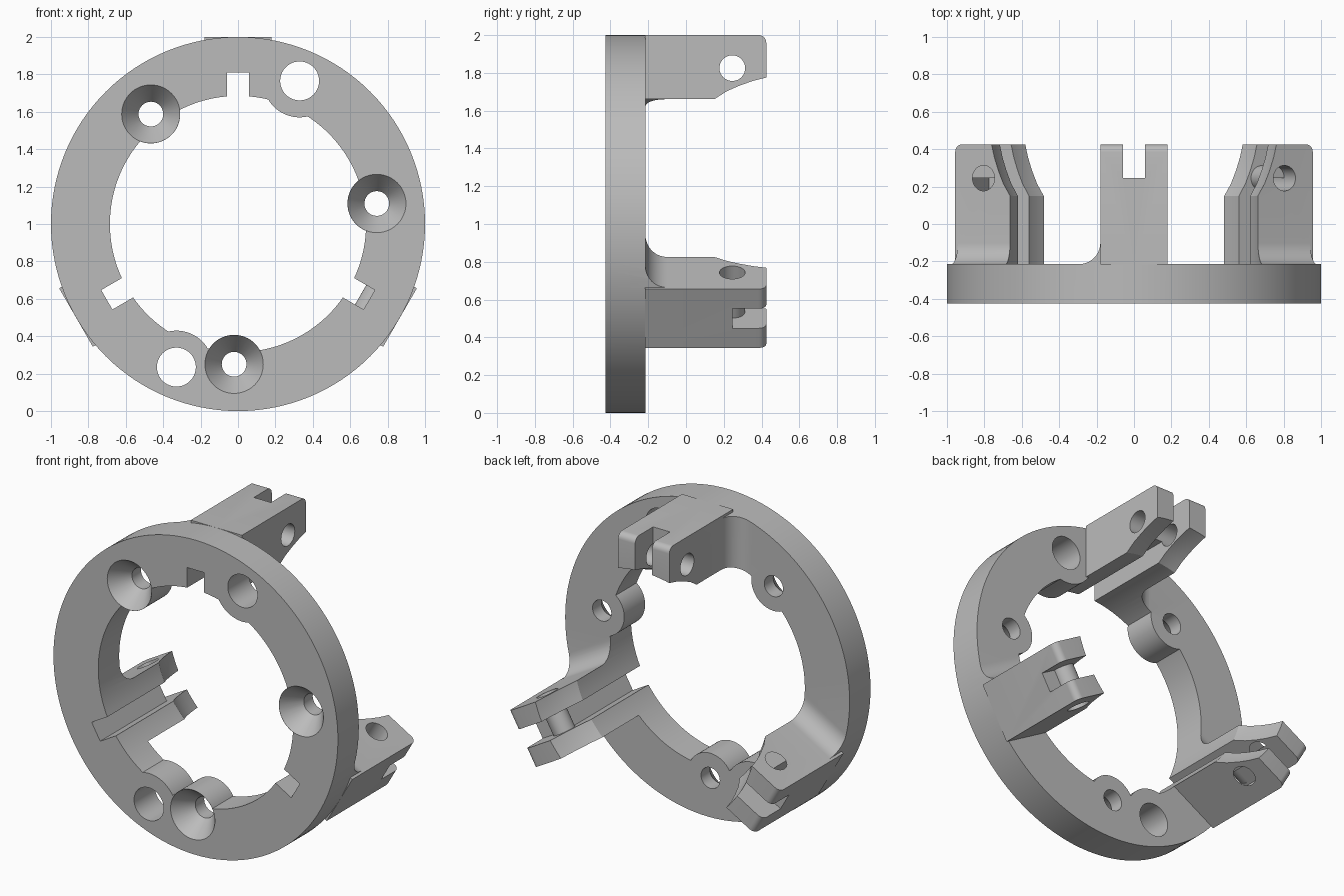
import bpy, bmesh, math
from mathutils import Matrix, Vector

if "Cube" in bpy.data.objects:
    bpy.data.objects.remove(bpy.data.objects["Cube"])

FRONT, BACK, TIP = -0.425, -0.215, 0.425
BORE = 0.685
HALF, SLOT = 0.18, 0.06          # bracket half width, slot half width
CENTRE = Matrix.Translation((0, 0, 1))

grey = bpy.data.materials.new("plain_grey")
grey.use_nodes = True
colour = (0.5, 0.5, 0.5, 1)
grey.diffuse_color = colour
grey.node_tree.nodes["Principled BSDF"].inputs["Base Color"].default_value = colour


def finish(bm, name, matrix):
    bmesh.ops.recalc_face_normals(bm, faces=bm.faces)
    bm.transform(matrix)
    mesh = bpy.data.meshes.new(name)
    bm.to_mesh(mesh)
    bm.free()
    mesh.materials.append(grey)
    obj = bpy.data.objects.new(name, mesh)
    bpy.context.collection.objects.link(obj)
    return obj


def lathe(name, profile, matrix=CENTRE, sides=128):
    """Solid turned about the y axis from (radius, y) points."""
    bm = bmesh.new()
    rings = []
    for r, y in profile:
        rings.append([bm.verts.new((r * math.cos(i * math.tau / sides), y,
                                    r * math.sin(i * math.tau / sides)))
                      for i in range(sides)])
    for a, b in zip(rings, rings[1:]):
        for i in range(sides):
            j = (i + 1) % sides
            bm.faces.new((a[i], a[j], b[j], b[i]))
    bm.faces.new(rings[0])
    bm.faces.new(rings[-1])
    return finish(bm, name, matrix)


def prism(name, points, depth, matrix=CENTRE):
    """Solid made by sweeping a flat outline of 3D points along depth."""
    bm = bmesh.new()
    face = bm.faces.new([bm.verts.new(p) for p in points])
    out = bmesh.ops.extrude_face_region(bm, geom=[face])
    verts = [v for v in out["geom"] if isinstance(v, bmesh.types.BMVert)]
    bmesh.ops.translate(bm, verts=verts, vec=Vector(depth))
    return finish(bm, name, matrix)


def box(name, x, y, z, matrix=CENTRE):
    outline = [(x[0], y[0], z[0]), (x[1], y[0], z[0]),
               (x[1], y[1], z[0]), (x[0], y[1], z[0])]
    return prism(name, outline, (0, 0, z[1] - z[0]), matrix)


def boolean(target, tool, operation):
    mod = target.modifiers.new(operation, 'BOOLEAN')
    mod.operation, mod.object, mod.solver = operation, tool, 'EXACT'
    bpy.ops.object.select_all(action='DESELECT')
    bpy.context.view_layer.objects.active = target
    target.select_set(True)
    bpy.ops.object.modifier_apply(modifier=mod.name)
    bpy.data.objects.remove(tool)


def arc(cx, cy, r, start, end, steps=10):
    return [(cx + r * math.cos(math.radians(start + (end - start) * i / steps)),
             cy + r * math.sin(math.radians(start + (end - start) * i / steps)))
            for i in range(steps + 1)]


def at(angle, radius):
    a = math.radians(angle)
    return Matrix.Translation((radius * math.cos(a), 0, 1 + radius * math.sin(a)))


# Bracket positions: turn about y and the side carrying the fillet
brackets = [(CENTRE @ Matrix.Rotation(math.radians(turn), 4, 'Y'), side)
            for turn, side in ((0, -1), (120, -1), (240, 1))]
screws = [at(a, 0.75) for a in (8.4, 128.4, 268.4)]
plain_holes = [at(a, 0.833) for a in (66.7, 246.7)]

# Ring blank with one fillet per bracket, trimmed to the outer cylinder
ring = lathe("mounting_ring", [(1.1, FRONT), (1.1, BACK)])
R = 0.115
for frame, side in brackets:
    curve = arc(HALF + R, BACK + R, R, 180, 270)
    outline = [(side * x, y, 0.6) for x, y in curve]
    outline += [(side * (HALF + R), BACK - 0.05, 0.6), (side * 0.1, BACK - 0.05, 0.6),
                (side * 0.1, BACK + R, 0.6)]
    boolean(ring, prism("fillet", outline, (0, 0, 0.5), frame), 'UNION')
boolean(ring, lathe("trim", [(1.0, -0.6), (1.0, 0.6)]), 'INTERSECT')

# Hinge brackets with rounded outer tips
for frame, side in brackets:
    outline = [(BACK - 0.002, 0.6), (TIP, 0.6)] + arc(TIP - 0.04, 0.96, 0.04, 0, 90, 6)
    outline.append((BACK - 0.002, 1.0))
    points = [(-HALF, y, z) for y, z in outline]
    boolean(ring, prism("bracket", points, (2 * HALF, 0, 0), frame), 'UNION')

# Flared bore, leaving round bosses standing around the holes
bore = lathe("bore", [(BORE, -0.6), (BORE, 0.15), (0.725, 0.215), (0.755, 0.285),
                      (0.779, 0.355), (0.796, TIP), (0.8, 0.6)])
for places, radius in ((screws, 0.157), (plain_holes, 0.195)):
    for place in places:
        boss = lathe("boss", [(radius, -0.7), (radius, BACK + 0.001)], place, 64)
        boolean(bore, boss, 'DIFFERENCE')
boolean(ring, bore, 'DIFFERENCE')

# Slots and pin holes of the brackets
for frame, side in brackets:
    boolean(ring, box("notch", (-SLOT, SLOT), (-0.6, 0.6), (0.5, 0.81), frame), 'DIFFERENCE')
    boolean(ring, box("slot", (-SLOT, SLOT), (0.245, 0.6), (0.5, 1.2), frame), 'DIFFERENCE')
    across = frame @ Matrix.Translation((0, 0.245, 0.825)) @ Matrix.Rotation(math.pi / 2, 4, 'Z')
    boolean(ring, lathe("pin_hole", [(0.068, -0.3), (0.068, 0.3)], across, 48), 'DIFFERENCE')

# Countersunk screw holes and plain holes
for place in screws:
    sink = [(0.156, FRONT - 0.05), (0.156, FRONT), (0.066, FRONT + 0.12), (0.066, 0.0)]
    boolean(ring, lathe("countersink", sink, place, 64), 'DIFFERENCE')
for place in plain_holes:
    boolean(ring, lathe("plain_hole", [(0.104, -0.6), (0.104, 0.0)], place, 64), 'DIFFERENCE')

bpy.ops.object.select_all(action='DESELECT')
ring.select_set(True)
bpy.context.view_layer.objects.active = ring
bpy.ops.object.shade_smooth_by_angle(angle=math.radians(25))
